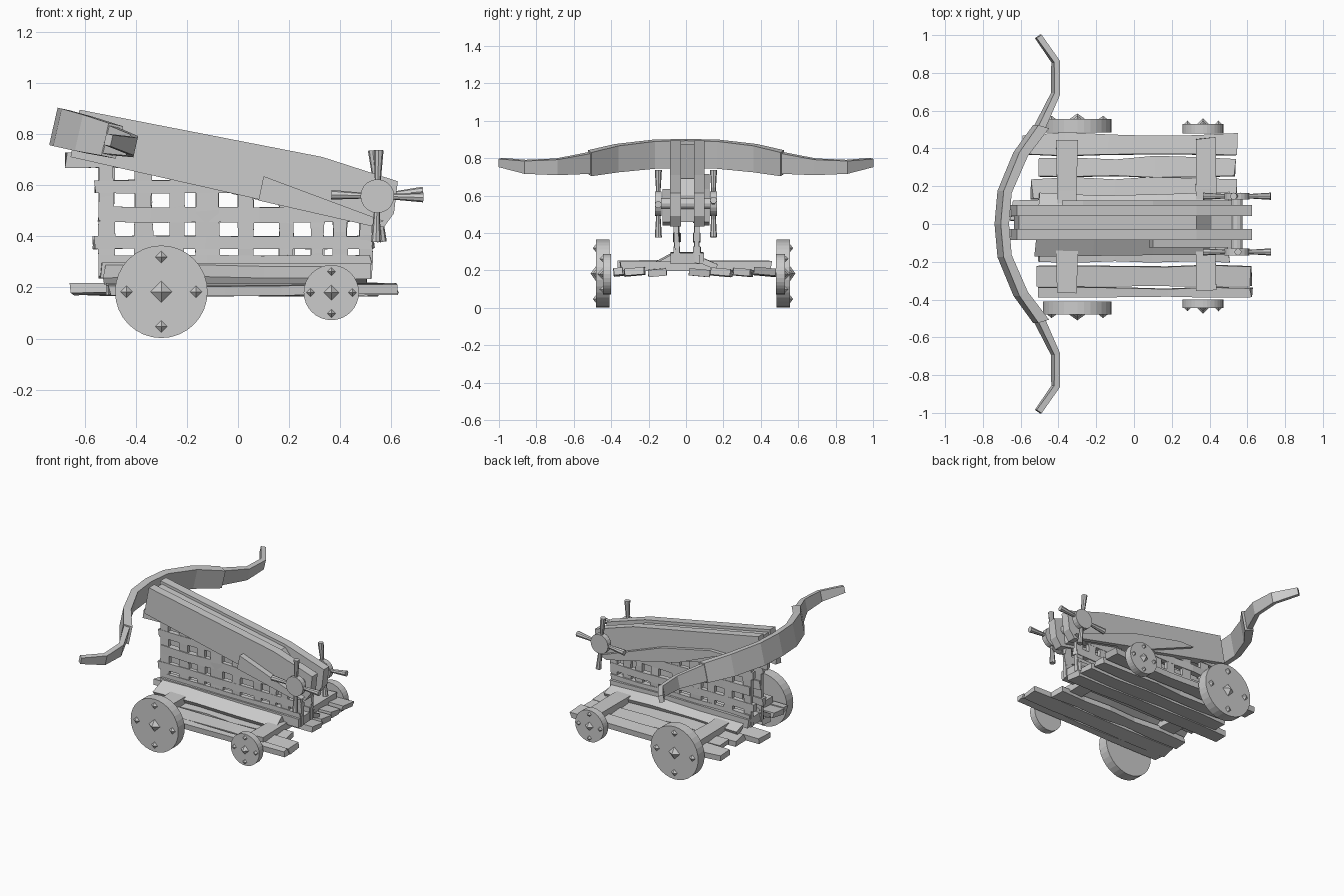
import bpy, bmesh, math, random
from mathutils import Matrix, Vector

if "Cube" in bpy.data.objects:
    bpy.data.objects.remove(bpy.data.objects["Cube"])

random.seed(4)


def mesh(name, verts, faces):
    bm = bmesh.new()
    vs = [bm.verts.new(v) for v in verts]
    for f in faces:
        bm.faces.new([vs[i] for i in f])
    return finish(name, bm)


def finish(name, bm):
    bmesh.ops.recalc_face_normals(bm, faces=bm.faces)
    me = bpy.data.meshes.new(name)
    bm.to_mesh(me)
    bm.free()
    ob = bpy.data.objects.new(name, me)
    bpy.context.collection.objects.link(ob)
    return ob


def loft(name, rings):
    n = len(rings[0])
    faces = [tuple(range(n)), tuple((len(rings) - 1) * n + i for i in range(n))]
    for r in range(len(rings) - 1):
        for i in range(n):
            j = (i + 1) % n
            faces.append((r * n + i, r * n + j, (r + 1) * n + j, (r + 1) * n + i))
    return mesh(name, [v for ring in rings for v in ring], faces)


def prism(name, profile, y0, y1):
    return loft(name, [[(x, y, z) for x, z in profile] for y in (y0, y1)])


def plank(name, x, y, z, jit=0.01, tilt=0.0, axis=0, cuts=3):
    """Rough-hewn board: rings along an axis, each slightly uneven."""
    b = [x, y, z]
    c = Vector([(q[0] + q[1]) / 2 for q in b])
    u, w = [i for i in range(3) if i != axis]
    rot = Matrix.Rotation(tilt, 3, 'X')
    rings = []
    for k in range(cuts + 1):
        ring = []
        du, dw = random.uniform(-jit, jit), random.uniform(-jit, jit) * 0.5
        for a, d in ((0, 0), (1, 0), (1, 1), (0, 1)):
            p = Vector((0, 0, 0))
            p[axis] = b[axis][0] + (b[axis][1] - b[axis][0]) * k / cuts + random.uniform(-jit, jit)
            p[u] = b[u][a] + du * (1 if a else -0.5)
            p[w] = b[w][d] + dw
            ring.append(rot @ (p - c) + c)
        rings.append(ring)
    return loft(name, rings)


def rod(name, p, q, r1, r2, seg):
    p, q = Vector(p), Vector(q)
    d = q - p
    bm = bmesh.new()
    bmesh.ops.create_cone(bm, cap_ends=True, segments=seg, radius1=r1, radius2=r2, depth=d.length,
                          matrix=Matrix.Translation((p + q) / 2) @ d.to_track_quat('Z', 'Y').to_matrix().to_4x4())
    return finish(name, bm)


def stud(name, x, y, z, r, h):
    pts = [(x + r, y, z), (x, y, z + r), (x - r, y, z), (x, y, z - r), (x, y + h, z)]
    mesh(name, pts, [(0, 1, 2, 3), (0, 1, 4), (1, 2, 4), (2, 3, 4), (3, 0, 4)])


# Wheels with pyramid studs on the outside
for kind, x, z, r, ring, s, sides in (
        ("large", -0.30, 0.183, 0.181, 0.136, 0.042, ((0.485, 0.555, 1), (-0.41, -0.48, -1))),
        ("small", 0.365, 0.18, 0.108, 0.082, 0.030, ((0.48, 0.53, 1), (-0.40, -0.445, -1)))):
    for yi, yo, sg in sides:
        wheel = rod(kind + "_wheel", (x, yi, z), (x, yo, z), r, r, 32)
        stud(kind + "_hub_stud", x, yo, z, s, sg * 0.03)
        for k in range(4):
            a = k * math.pi / 2
            stud(kind + "_stud", x + ring * math.cos(a), yo, z + ring * math.sin(a), s * 0.55, sg * 0.018)

# Axle beams across the deck
plank("front_axle_beam", (-0.41, -0.30), (-0.36, 0.44), (0.20, 0.255), 0.008, axis=1)
plank("rear_axle_beam", (0.33, 0.43), (-0.35, 0.455), (0.20, 0.25), 0.008, axis=1)

# Deck planks
for y0, y1, x0, x1 in ((0.365, 0.475, -0.59, 0.54), (0.25, 0.35, -0.50, 0.53), (0.13, 0.24, -0.54, 0.54),
                       (0.02, 0.12, -0.65, 0.55), (-0.20, -0.11, -0.50, 0.50), (-0.33, -0.22, -0.51, 0.62),
                       (-0.385, -0.34, -0.50, 0.62)):
    plank("deck_plank", (x0, x1), (y0, y1), (0.172, 0.21), 0.01, -0.09 if y0 > 0 else 0.09, cuts=5)

# Base under the lattice, with leaning boards at its foot
plank("lattice_base", (-0.54, 0.52), (-0.08, 0.09), (0.235, 0.295), 0.01)
plank("leaning_board", (-0.52, 0.40), (-0.17, -0.06), (0.235, 0.265), 0.012, 0.5)
plank("leaning_board", (-0.50, 0.50), (0.05, 0.16), (0.225, 0.255), 0.012, -0.4)


def stock_bottom(x):
    return 0.70 - 0.225 * (x + 0.62)


# Lattice walls: posts and slats reaching up into the stock
posts = ((-0.515, 0.06), (-0.37, 0.07), (-0.24, 0.05), (-0.12, 0.09), (0.03, 0.06),
         (0.19, 0.06), (0.31, 0.05), (0.40, 0.06), (0.50, 0.05))
slats = ((-0.54, 0.52, 0.29, 0.325), (-0.565, 0.53, 0.35, 0.40), (-0.545, 0.50, 0.455, 0.515),
         (-0.56, 0.16, 0.57, 0.62), (-0.67, -0.20, 0.67, 0.73))
for y in (-0.05, 0.057):
    for px, w in posts:
        plank("lattice_post", (px - w / 2, px + w / 2), (y - 0.013, y + 0.013),
              (0.24, stock_bottom(px) + 0.04), 0.007, axis=2)
    for x0, x1, z0, z1 in slats:
        plank("lattice_slat", (x0, x1), (y - 0.017, y + 0.017), (z0, z1), 0.007, cuts=5)

# Stock: two rails and a lower stepped channel between them
rail = [(-0.62, 0.895), (0.33, 0.71), (0.625, 0.615), (0.61, 0.49), (0.57, 0.435), (0.50, 0.45), (-0.655, 0.71)]
prism("stock_rail", rail, 0.042, 0.10)
prism("stock_rail", rail, -0.085, -0.026)
prism("stock_channel", [(-0.61, 0.875), (0.33, 0.69), (0.41, 0.60), (0.55, 0.56), (0.54, 0.46), (-0.635, 0.72)],
      -0.027, 0.043)

# Side braces along the lower edge of the stock
prism("side_brace", [(0.10, 0.635), (0.57, 0.46), (0.52, 0.44), (0.08, 0.54)], -0.125, -0.08)
prism("side_brace", [(-0.38, 0.715), (-0.27, 0.715), (0.10, 0.635), (0.57, 0.46), (0.52, 0.44), (-0.02, 0.565)],
      0.095, 0.125)


# Bow: thick centre band and thinner limbs, mirrored, tilted with the stock
def bow_ring(x, y, t, h, nx=1.0, ny=0.0):
    z = 0.825 - 0.25 * (x + 0.70)
    n = Vector((nx, ny, -0.22 * nx)).normalized() * t / 2
    up = Vector((0.22, 0, 0.975)) * h / 2
    c = Vector((x, y, z))
    return [c + n + up, c - n + up, c - n - up, c + n - up]


half_band = [(-0.70, 0.0, 0.045, 0.15), (-0.685, 0.17, 0.045, 0.15, 1, -0.25),
             (-0.60, 0.37, 0.05, 0.145, 1, -0.45), (-0.492, 0.515, 0.06, 0.13, 1, -0.3)]
limb = [(-0.51, 0.49, 0.04, 0.115, 1, -0.4), (-0.415, 0.69, 0.032, 0.085, 1, -0.25),
        (-0.415, 0.86, 0.032, 0.07, 1, 0.25), (-0.507, 0.993, 0.032, 0.045, 1, 0.7)]


def flip(s):
    return (s[0], -s[1], s[2], s[3]) + ((s[4], -s[5]) if len(s) > 4 else ())


loft("bow_centre", [bow_ring(*flip(s)) for s in half_band[:0:-1]] + [bow_ring(*s) for s in half_band])
loft("bow_limb", [bow_ring(*s) for s in limb])
loft("bow_limb", [bow_ring(*flip(s)) for s in limb])

# Winch: axle, hubs and flared spoke handles
wx, wz = 0.545, 0.557
rod("winch_axle", (wx, -0.165, wz), (wx, 0.165, wz), 0.03, 0.03, 12)
for y, off in ((-0.148, -0.03), (0.147, 0.10)):
    rod("winch_hub", (wx, y - 0.018, wz), (wx, y + 0.018, wz), 0.066, 0.066, 20)
    for k in range(4):
        a = off + k * math.pi / 2
        c, s = math.cos(a), math.sin(a)
        rod("winch_handle", (wx + 0.05 * c, y, wz + 0.05 * s), (wx + 0.18 * c, y, wz + 0.18 * s), 0.011, 0.019, 8)
